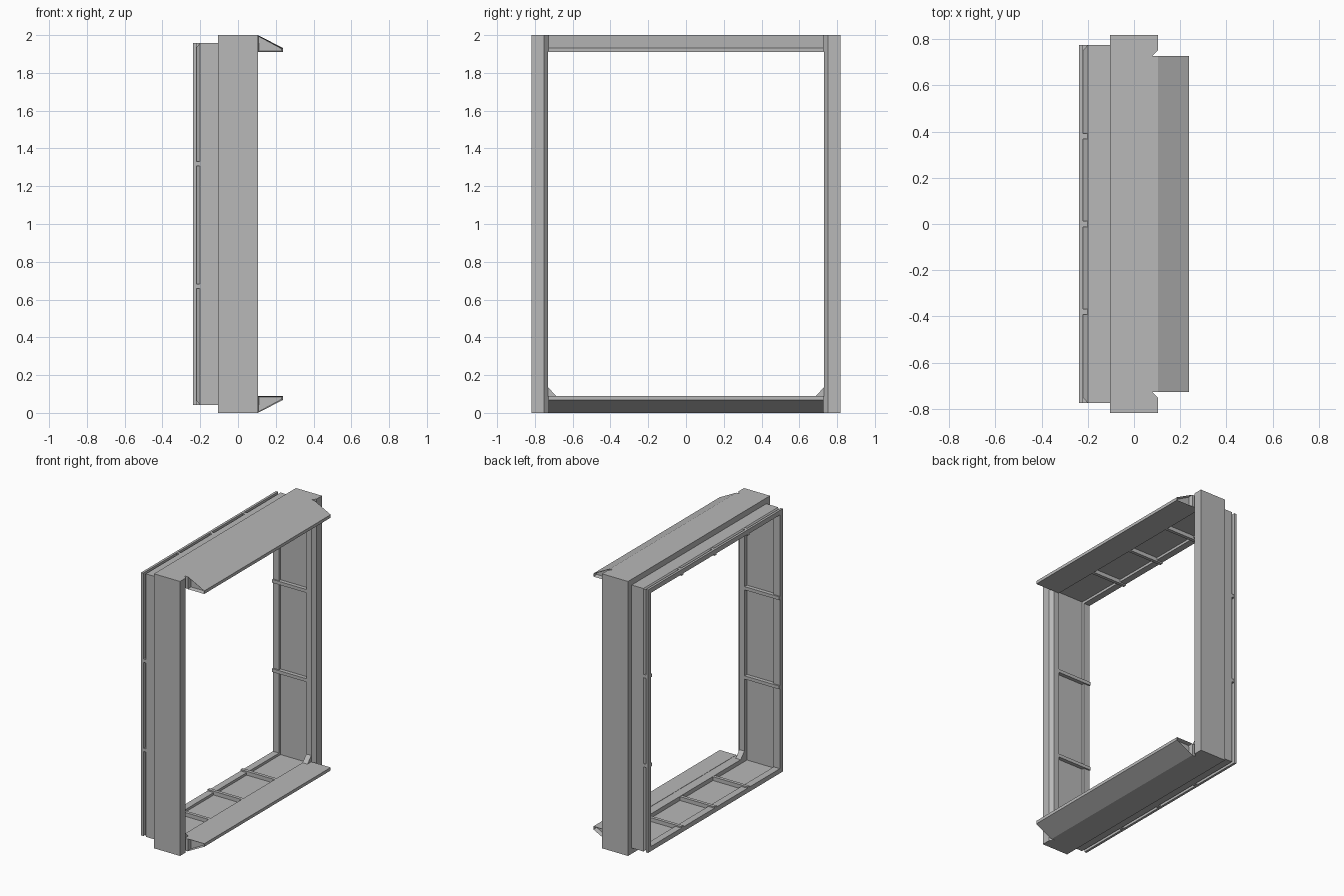
import bpy
import bmesh
from mathutils import Vector

cube = bpy.data.objects.get("Cube")
if cube:
    bpy.data.objects.remove(cube)

HALF_Y, TOP = 0.8175, 2.0
FRONT, BACK, STEP = 0.105, -0.2375, 0.04
INNER = 0.088          # depth of the frame towards the opening
LIP_END = 0.728

grey = bpy.data.materials.new("mid_grey")
grey.use_nodes = True
colour = (0.48, 0.48, 0.48, 1)
grey.diffuse_color = colour
grey.node_tree.nodes["Principled BSDF"].inputs["Base Color"].default_value = colour


def finish(name, bm):
    bmesh.ops.recalc_face_normals(bm, faces=bm.faces[:])
    mesh = bpy.data.meshes.new(name)
    bm.to_mesh(mesh)
    bm.free()
    mesh.materials.append(grey)
    obj = bpy.data.objects.new(name, mesh)
    bpy.context.collection.objects.link(obj)
    return obj


def prism(name, points, offset, recess=0):
    """Extrude a polygon; optionally hollow out both ends."""
    bm = bmesh.new()
    face = bm.faces.new([bm.verts.new(p) for p in points])
    side = bmesh.ops.extrude_face_region(bm, geom=[face])["geom"]
    bmesh.ops.translate(bm, vec=offset, verts=[v for v in side if isinstance(v, bmesh.types.BMVert)])
    bmesh.ops.recalc_face_normals(bm, faces=bm.faces[:])
    if recess:
        axis = Vector(offset).normalized()
        ends = [f for f in bm.faces if abs(f.normal.dot(axis)) > 0.9]
        bmesh.ops.inset_individual(bm, faces=ends, thickness=0.008, depth=0)
        for f in ends:
            shift = -f.normal * recess
            for v in f.verts:
                v.co += shift
    return finish(name, bm)


def box(name, low, high):
    (x, y, z), (x2, y2, z2) = low, high
    return prism(name, [(x, y, z), (x2, y, z), (x2, y2, z), (x, y2, z)], (0, 0, z2 - z))


# Mitred frame: one channel section carried round the rectangle
section = [(FRONT, 0), (-0.105, 0), (-0.105, 0.042), (-0.2, 0.042), (-0.22, 0.065),
           (-0.22, 0.042), (BACK, 0.042), (BACK, 0.076), (-0.188, 0.076),
           (-0.188, 0.058), (STEP, 0.058), (STEP, INNER), (FRONT, INNER)]
bm = bmesh.new()
rings = []
for sy, sz in ((-1, 0), (1, 0), (1, 1), (-1, 1)):
    rings.append([bm.verts.new((x, sy * (HALF_Y - d), TOP - d if sz else d)) for x, d in section])
for i, ring in enumerate(rings):
    nxt = rings[(i + 1) % 4]
    for j in range(len(section)):
        k = (j + 1) % len(section)
        bm.faces.new((ring[j], ring[k], nxt[k], nxt[j]))
frame = finish("frame", bm)

# Full height notches that chamfer the posts beside the lips
for s, side in ((1, "left"), (-1, "right")):
    cutter = prism(side + "_notch_cutter",
                   [(0.08, s * LIP_END, -0.1), (0.115, s * (LIP_END + 0.035), -0.1),
                    (0.115, s * LIP_END, -0.1)], (0, 0, 2.2))
    cutter.hide_render = True
    cutter.hide_viewport = True
    cut = frame.modifiers.new(side + "_notch", "BOOLEAN")
    cut.operation = "DIFFERENCE"
    cut.solver = "EXACT"
    cut.object = cutter

# Sloping lips on the front, recessed at their ends
lip = [(FRONT, 0), (0.2375, 0.068), (0.2375, 0.09), (FRONT, 0.09)]
for name, base, sign in (("bottom_lip", 0, 1), ("top_lip", TOP, -1)):
    prism(name, [(x, -LIP_END, base + sign * z) for x, z in lip], (0, 2 * LIP_END, 0), 0.03)

# Ribs bridging the channel
T = 0.012
for i, y in enumerate((-0.38, 0, 0.38)):
    box(f"bottom_rib_{i}", (BACK, y - T, 0.043), (STEP, y + T, 0.086))
    box(f"top_rib_{i}", (BACK, y - T, TOP - 0.086), (STEP, y + T, TOP - 0.043))
for i, z in enumerate((0.67, 1.32)):
    for s, side in ((1, "left"), (-1, "right")):
        a, b = sorted((s * (HALF_Y - 0.086), s * (HALF_Y - 0.043)))
        box(f"{side}_rib_{i}", (BACK, a, z - T), (STEP, b, z + T))

# Gussets in the lower corners
for s, side in ((1, "left"), (-1, "right")):
    prism(side + "_gusset", [(STEP, s * 0.73, 0.087), (STEP, s * 0.73, 0.135),
                             (STEP, s * 0.685, 0.087)], (0.04, 0, 0))
